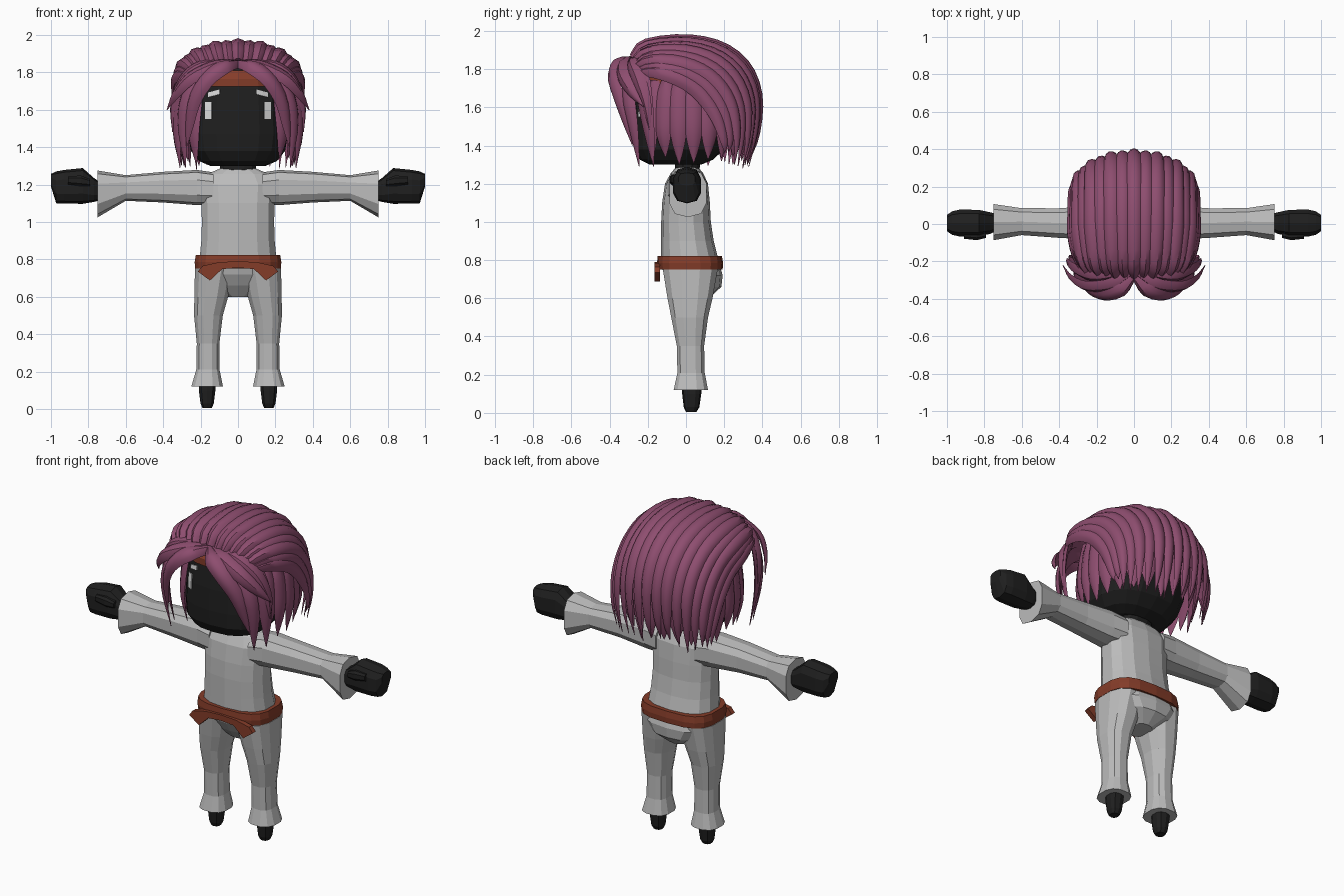
import bpy, math, random
from mathutils import Vector
from mathutils.bvhtree import BVHTree

if "Cube" in bpy.data.objects:
    bpy.data.objects.remove(bpy.data.objects["Cube"])

random.seed(4)


def material(name, rgb):
    m = bpy.data.materials.new(name)
    m.diffuse_color = (*rgb, 1)
    m.use_nodes = True
    m.node_tree.nodes["Principled BSDF"].inputs["Base Color"].default_value = m.diffuse_color
    return m


HAIR = material("plum", (0.27, 0.075, 0.16))
SKIN = material("black", (0.014, 0.014, 0.014))
CLOTH = material("pale_grey", (0.50, 0.50, 0.50))
BELT = material("rust", (0.23, 0.045, 0.022))
EYE = material("white", (0.72, 0.72, 0.72))


def make(name, verts, faces, mat):
    me = bpy.data.meshes.new(name)
    me.from_pydata(verts, [], faces)
    me.materials.append(mat)
    import bmesh
    bm = bmesh.new()
    bm.from_mesh(me)
    bmesh.ops.recalc_face_normals(bm, faces=bm.faces)
    bm.to_mesh(me)
    bm.free()
    ob = bpy.data.objects.new(name, me)
    bpy.context.collection.objects.link(ob)
    return ob


def loft(name, rings, mat):
    """Skin equal-length rings and close both ends."""
    n = len(rings[0])
    verts = [v for r in rings for v in r]
    faces = [(i * n + j, i * n + (j + 1) % n, (i + 1) * n + (j + 1) % n, (i + 1) * n + j)
             for i in range(len(rings) - 1) for j in range(n)]
    faces += [tuple(range(n)), tuple(range(len(verts) - n, len(verts)))]
    return make(name, verts, faces, mat)


def oval(a0, a1, b0, b1, n, p=2.5):
    """Superellipse filling the box a0..a1 by b0..b1."""
    pts = []
    for k in range(n):
        t = 2 * math.pi * (k + 0.5) / n
        c, s = math.cos(t), math.sin(t)
        u = math.copysign(abs(c) ** (2 / p), c)
        v = math.copysign(abs(s) ** (2 / p), s)
        pts.append(((a0 + a1) / 2 + u * (a1 - a0) / 2, (b0 + b1) / 2 + v * (b1 - b0) / 2))
    return pts


def upright(name, rows, mat, n=12, cx=0, p=2.5):
    """Rows of z, centre x, half width, front y, back y."""
    return loft(name, [[(x, y, z) for x, y in oval(cx + c - h, cx + c + h, f, b, n, p)]
                       for z, c, h, f, b in rows], mat)


def sideways(name, rows, mat, side, n=10):
    """Rows of x, low z, high z, front y, back y."""
    return loft(name, [[(side * x, y, z) for y, z in oval(f, b, lo, hi, n, 2.8)]
                       for x, lo, hi, f, b in rows], mat)


# Jacket and seat of the trousers
upright("torso", [(.60, 0, .06, -.03, .12), (.66, 0, .16, -.08, .185), (.72, 0, .222, -.115, .192),
                  (.78, 0, .212, -.13, .175), (.90, 0, .20, -.13, .145), (1.0, 0, .197, -.13, .13),
                  (1.1, 0, .20, -.125, .125), (1.2, 0, .21, -.11, .115), (1.255, 0, .17, -.08, .09),
                  (1.285, 0, .10, -.055, .065)], CLOTH, 14)

for side, tag in ((1, "left"), (-1, "right")):
    # Trouser leg and foot
    upright(tag + "_leg", [(z, side * c, h, f, b) for z, c, h, f, b in (
        (.12, .165, .087, -.067, .118), (.21, .161, .064, -.047, .10), (.35, .16, .062, -.05, .097),
        (.50, .158, .079, -.08, .118), (.60, .143, .093, -.10, .142), (.75, .125, .108, -.125, .17))],
        CLOTH, 12)
    upright(tag + "_foot", [(z, side * .165, h, f, b) for z, h, f, b in (
        (.005, .026, .0, .055), (.03, .037, -.012, .07), (.10, .046, -.02, .08),
        (.15, .046, -.02, .08))], SKIN, 10)
    # Sleeve with flared cuff, mitten hand and thumb
    sideways(tag + "_sleeve", [(.13, 1.09, 1.265, -.10, .11), (.22, 1.09, 1.278, -.087, .10),
                               (.40, 1.104, 1.268, -.077, .087), (.60, 1.113, 1.25, -.062, .087),
                               (.75, 1.025, 1.275, -.09, .11)], CLOTH, side)
    sideways(tag + "_hand", [(.72, 1.12, 1.20, -.03, .05), (.77, 1.107, 1.235, -.055, .065),
                             (.83, 1.097, 1.288, -.068, .078), (.93, 1.098, 1.278, -.07, .08),
                             (.972, 1.10, 1.27, -.06, .07), (1.0, 1.19, 1.257, -.04, .05)], SKIN, side)
    sideways(tag + "_thumb", [(.79, 1.19, 1.23, -.075, -.03), (.84, 1.19, 1.25, -.088, -.03),
                              (.91, 1.20, 1.245, -.08, -.03)], SKIN, side, 8)
    # Hanging belt end
    outline = [(0, .79), (.10, .785), (.19, .765), (.215, .735), (.15, .687), (.085, .748), (0, .755)]
    loft(tag + "_belt_end", [[(side * x, y, z) for x, z in outline] for y in (-.165, -.135)], BELT)

upright("belt", [(.752, 0, .232, -.148, .192), (.785, 0, .234, -.152, .194),
                 (.822, 0, .228, -.148, .188)], BELT, 18, p=3)
upright("neck", [(1.25, 0, .10, -.06, .07), (1.34, 0, .10, -.06, .08)], SKIN, 12)

# Head and headband
head = upright("head", [(1.30, 0, .15, -.19, .08), (1.325, 0, .21, -.24, .14), (1.38, 0, .255, -.27, .20),
                        (1.47, 0, .27, -.275, .25), (1.60, 0, .265, -.272, .28), (1.72, 0, .25, -.26, .28),
                        (1.82, 0, .20, -.22, .24), (1.87, 0, .12, -.15, .16)], SKIN, 18)
upright("headband", [(1.725, 0, .258, -.268, .285), (1.765, 0, .25, -.268, .28),
                     (1.81, 0, .22, -.24, .25)], BELT, 18)

# Eyes and brows: thin plates laid on the face
tree = BVHTree.FromPolygons([v.co for v in head.data.vertices], [p.vertices for p in head.data.polygons])


def face_plate(name, x0, x1, z0, z1, slant, side):
    verts = []
    for j in range(5):
        for i in range(3):
            x = side * (x0 + (x1 - x0) * i / 2)
            z = z0 + (z1 - z0) * j / 4 + slant * (i - 1)
            hit = tree.ray_cast(Vector((x, -1, z)), Vector((0, 1, 0)))[0]
            verts.append((x, hit.y - .006, z))
    quads = [(j * 3 + i, j * 3 + i + 1, j * 3 + i + 4, j * 3 + i + 3) for j in range(4) for i in range(2)]
    ob = make(name, verts, quads, EYE)
    ob.modifiers.new("thickness", "SOLIDIFY").thickness = .006


for side, tag in ((1, "left"), (-1, "right")):
    face_plate(tag + "_eye", .142, .176, 1.55, 1.64, 0, side)
    face_plate(tag + "_brow", .10, .16, 1.675, 1.70, -.008, side)


# Hair: tapered ridged locks swept along smooth paths
def spline(pts, n):
    pts = [Vector(p) for p in pts]
    pts = [2 * pts[0] - pts[1]] + pts + [2 * pts[-1] - pts[-2]]
    out = []
    for k in range(n + 1):
        u = k / n * (len(pts) - 3)
        i = min(int(u), len(pts) - 4)
        t = u - i
        a, b, c, d = pts[i:i + 4]
        out.append(.5 * (2 * b + (c - a) * t + (2 * a - 5 * b + 4 * c - d) * t * t
                         + (3 * b - a - 3 * c + d) * t ** 3))
    return out


locks = []
CENTRE = Vector((0, .02, 1.6))


def lock(name, pts, width, height=.022, n=14):
    path = spline(pts, n)
    rings = []
    for k, p in enumerate(path):
        t = k / n
        tan = (path[min(k + 1, n)] - path[max(k - 1, 0)]).normalized()
        out = p - CENTRE
        out = (out - tan * out.dot(tan)).normalized()
        across = tan.cross(out)
        w = width * min(1, .55 + 2 * t) * max(.03, 1 - t ** 4)
        h = height * max(.1, 1 - t ** 4)
        rings.append([p + across * (w * a) + out * (h * b) for a, b in
                      ((-1, -.35), (-.6, .55), (0, 1), (.6, .55), (1, -.35), (0, -.6))])
    locks.append(loft(name, rings, HAIR))


MID = [(-.27, 1.86), (-.21, 1.93), (0, 1.955), (.19, 1.915), (.32, 1.81), (.38, 1.65), (.37, 1.46), (.33, 1.28)]
SIDE = [(-.25, 1.77), (-.17, 1.79), (-.05, 1.76), (.05, 1.70), (.12, 1.62), (.17, 1.53), (.20, 1.42), (.20, 1.31)]
SPREAD = [.78, .92, 1, 1, 1, 1, .98, .93]


def sweep(s, grow=1.0):
    """Path from the hairline over the crown and down, s from -1 to 1 across the head."""
    a = s * math.pi / 2
    w = 1 - math.cos(a)
    pts = [Vector((.33 * f * math.sin(a), m[0] + (e[0] - m[0]) * w, m[1] + (e[1] - m[1]) * w))
           for m, e, f in zip(MID, SIDE, SPREAD)]
    return [CENTRE + (p - CENTRE) * grow for p in pts]


# Scalp shell under the locks
cols = [spline(sweep(-1 + i / 10, .965), 20)[:17] for i in range(21)]
cap = make("hair_cap", [v for c in cols for v in c],
           [(i * 17 + j, i * 17 + j + 1, i * 17 + j + 18, i * 17 + j + 17)
            for i in range(20) for j in range(16)], HAIR)
locks.append(cap)

# Crown locks
for i in range(17):
    s = -1 + i / 8
    pts = sweep(s, 1.0 if i % 2 else 1.018)
    pts[-1] += Vector((0, 0, random.uniform(-.01, .07)))
    lock("crown_lock", pts, .047, n=20)

# Hanging locks around the sides and back
for i in range(19):
    a = math.radians(-42 + 264 * i / 18)
    tip = 1.32 + random.uniform(-.03, .03)
    lock("hanging_lock", [(.315 * r * math.cos(a), .03 + .315 * r * math.sin(a), z) for r, z in
                          ((.93, 1.74), (1.0, 1.62), (1.03, 1.47), (.95, tip))], .056, .018, 10)

# Parted fringe, mirrored
FRINGE = [
    ([(0, -.27, 1.845), (.07, -.36, 1.835), (.165, -.385, 1.765), (.235, -.355, 1.65),
      (.262, -.315, 1.52), (.275, -.28, 1.40)], .048),
    ([(.02, -.26, 1.85), (.12, -.325, 1.835), (.25, -.335, 1.775), (.33, -.29, 1.69), (.38, -.22, 1.60)], .045),
    ([(.05, -.26, 1.85), (.19, -.30, 1.80), (.275, -.305, 1.66), (.30, -.28, 1.50), (.28, -.245, 1.29)], .052),
    ([(.10, -.25, 1.86), (.24, -.25, 1.82), (.31, -.225, 1.68), (.33, -.20, 1.50), (.31, -.17, 1.29)], .055),
    ([(.08, -.26, 1.85), (.21, -.28, 1.83), (.30, -.25, 1.75), (.345, -.21, 1.62), (.35, -.19, 1.48)], .045),
]
for side in (1, -1):
    for pts, w in FRINGE:
        lock("fringe_lock", [(side * x, y, z) for x, y, z in pts], w)

# Smooth hair with crisp edges
for ob in locks:
    ob.select_set(True)
bpy.context.view_layer.objects.active = locks[0]
bpy.ops.object.shade_smooth_by_angle(angle=math.radians(40))
